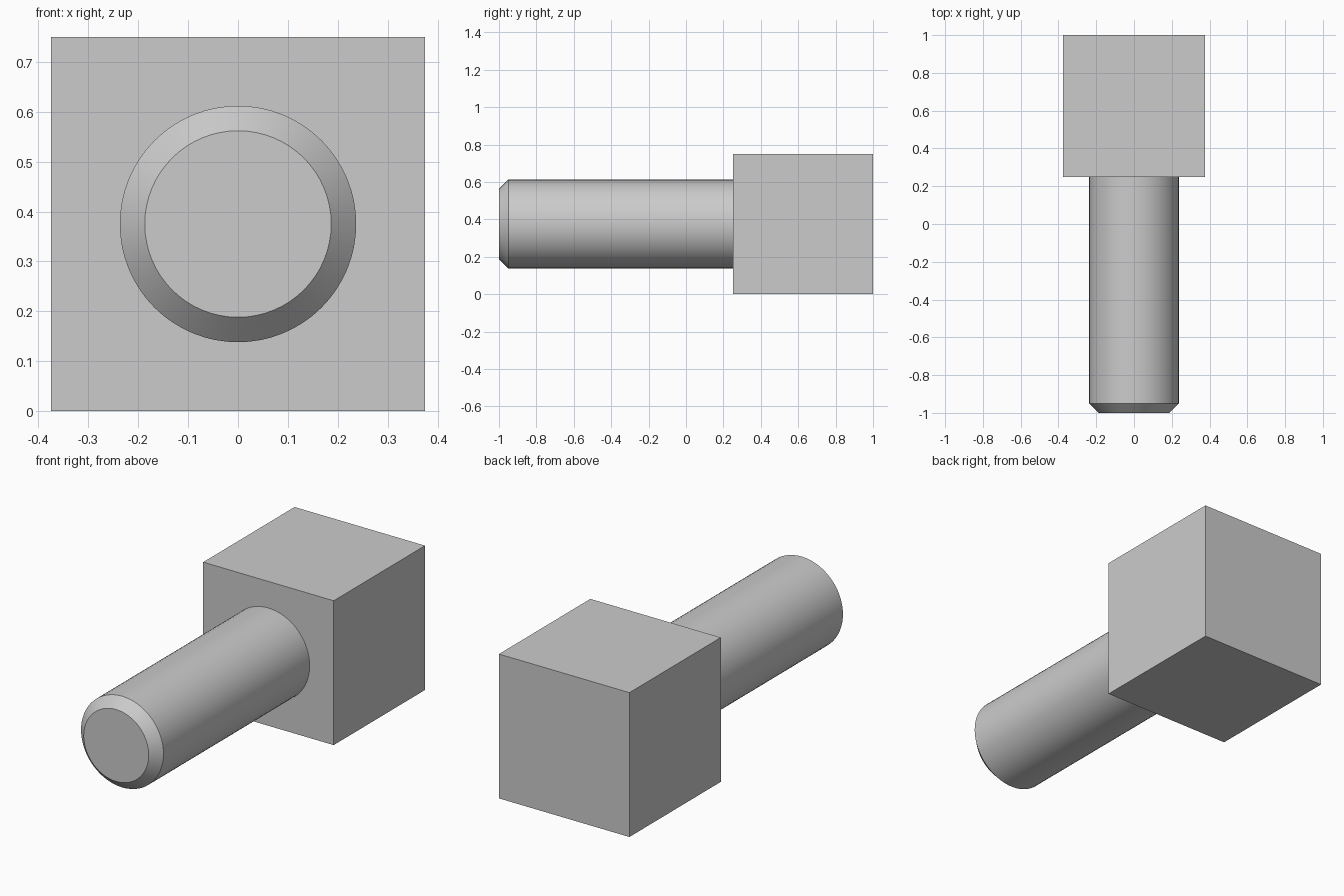
import bpy
import bmesh
from math import radians
from mathutils import Matrix

# Remove the default cube
default = bpy.data.objects.get("Cube")
if default:
    bpy.data.objects.remove(default, do_unlink=True)

HEAD = 0.75         # side of the square head
RADIUS = 0.237      # shank radius
CHAMFER = 0.05      # bevel at the shank tip
FRONT, BACK = -1.0, 1.0
SEAT = BACK - HEAD  # plane where the shank meets the head

# Single plain grey
grey = bpy.data.materials.new("plain grey")
grey.use_nodes = True
colour = (0.6, 0.6, 0.6, 1.0)
grey.diffuse_color = colour
grey.node_tree.nodes["Principled BSDF"].inputs["Base Color"].default_value = colour


def add_object(name, bm):
    mesh = bpy.data.meshes.new(name)
    bm.to_mesh(mesh)
    bm.free()
    mesh.materials.append(grey)
    obj = bpy.data.objects.new(name, mesh)
    bpy.context.collection.objects.link(obj)
    return obj


# Square head
bm = bmesh.new()
bmesh.ops.create_cube(bm, size=HEAD)
bmesh.ops.translate(bm, verts=bm.verts, vec=(0, BACK - HEAD / 2, HEAD / 2))
add_object("square_head", bm)

# Round shank, lying along y, with a chamfered front tip
length = SEAT - FRONT
bm = bmesh.new()
bmesh.ops.create_cone(
    bm, cap_ends=True, segments=64, radius1=RADIUS, radius2=RADIUS, depth=length,
    matrix=Matrix.Translation((0, (SEAT + FRONT) / 2, HEAD / 2))
    @ Matrix.Rotation(radians(90), 4, "X"))
tip_edges = [e for e in bm.edges if all(v.co.y < FRONT + 0.01 for v in e.verts)]
bmesh.ops.bevel(bm, geom=tip_edges, offset=CHAMFER, segments=1, affect="EDGES")
shank = add_object("round_shank", bm)

# Smooth the round sides, keep the chamfer edges crisp
bpy.ops.object.select_all(action="DESELECT")
shank.select_set(True)
bpy.context.view_layer.objects.active = shank
bpy.ops.object.shade_smooth_by_angle(angle=radians(30))
